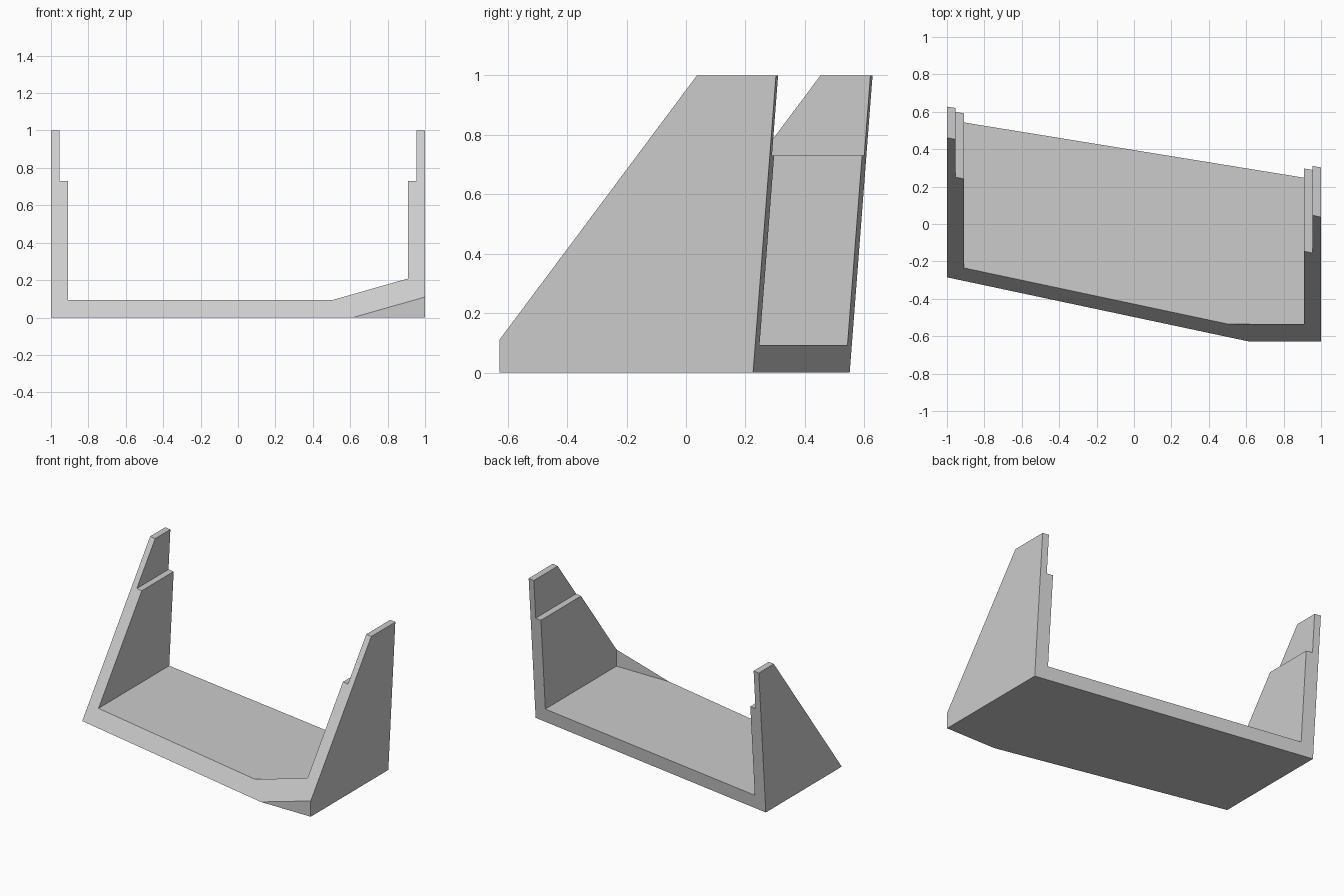
import bpy, bmesh
from mathutils import Vector

if "Cube" in bpy.data.objects:
    bpy.data.objects.remove(bpy.data.objects["Cube"])

grey = bpy.data.materials.new("plain grey")
grey.diffuse_color = (0.6, 0.6, 0.6, 1)
grey.use_nodes = True
grey.node_tree.nodes["Principled BSDF"].inputs["Base Color"].default_value = grey.diffuse_color


def prism(name, profile, y0, y1):
    """Extrude an x-z profile along y."""
    bm = bmesh.new()
    face = bm.faces.new([bm.verts.new((x, y0, z)) for x, z in profile])
    ext = bmesh.ops.extrude_face_region(bm, geom=[face])["geom"]
    moved = [g for g in ext if isinstance(g, bmesh.types.BMVert)]
    bmesh.ops.translate(bm, verts=moved, vec=(0, y1 - y0, 0))
    bmesh.ops.recalc_face_normals(bm, faces=bm.faces)
    mesh = bpy.data.meshes.new(name)
    obj = bpy.data.objects.new(name, mesh)
    bpy.context.collection.objects.link(obj)
    bm.to_mesh(mesh)
    bm.free()
    mesh.materials.append(grey)
    return obj


def slice_off(obj, point, normal):
    """Remove everything on the normal's side and cap the cut."""
    bm = bmesh.new()
    bm.from_mesh(obj.data)
    cut = bmesh.ops.bisect_plane(bm, geom=bm.verts[:] + bm.edges[:] + bm.faces[:],
                                 plane_co=point, plane_no=normal, clear_outer=True)
    edges = [g for g in cut["geom_cut"] if isinstance(g, bmesh.types.BMEdge)]
    bmesh.ops.contextual_create(bm, geom=edges)
    bmesh.ops.recalc_face_normals(bm, faces=bm.faces)
    bm.to_mesh(obj.data)
    bm.free()


# Outer block, trimmed by the sloping front and back planes
tray = prism("stepped_tray", [(-1, 0), (1, 0), (1, 1), (-1, 1)], -0.628, 1)
slice_off(tray, Vector((0, 0.388, 0)), Vector((0.1625, 1, -0.077)))
slice_off(tray, Vector((0, -0.4975, 0)), Vector((-0.2125, -1, 0.747)))

# Stepped cavity, open at the back, leaving a low lip at the front
half = [(0.91, 0.093), (0.91, 0.73), (0.955, 0.73), (0.955, 1.2)]
cavity = prism("cavity_cutter", half + [(-x, z) for x, z in reversed(half)], -0.535, 1.5)
cavity.hide_render = True

mod = tray.modifiers.new("cavity", "BOOLEAN")
mod.operation = "DIFFERENCE"
mod.solver = "EXACT"
mod.object = cavity

# Bake the cut and drop the helper
bpy.context.view_layer.update()
deps = bpy.context.evaluated_depsgraph_get()
baked = bpy.data.meshes.new_from_object(tray.evaluated_get(deps))
tray.modifiers.clear()
tray.data = baked
bpy.data.objects.remove(cavity)
